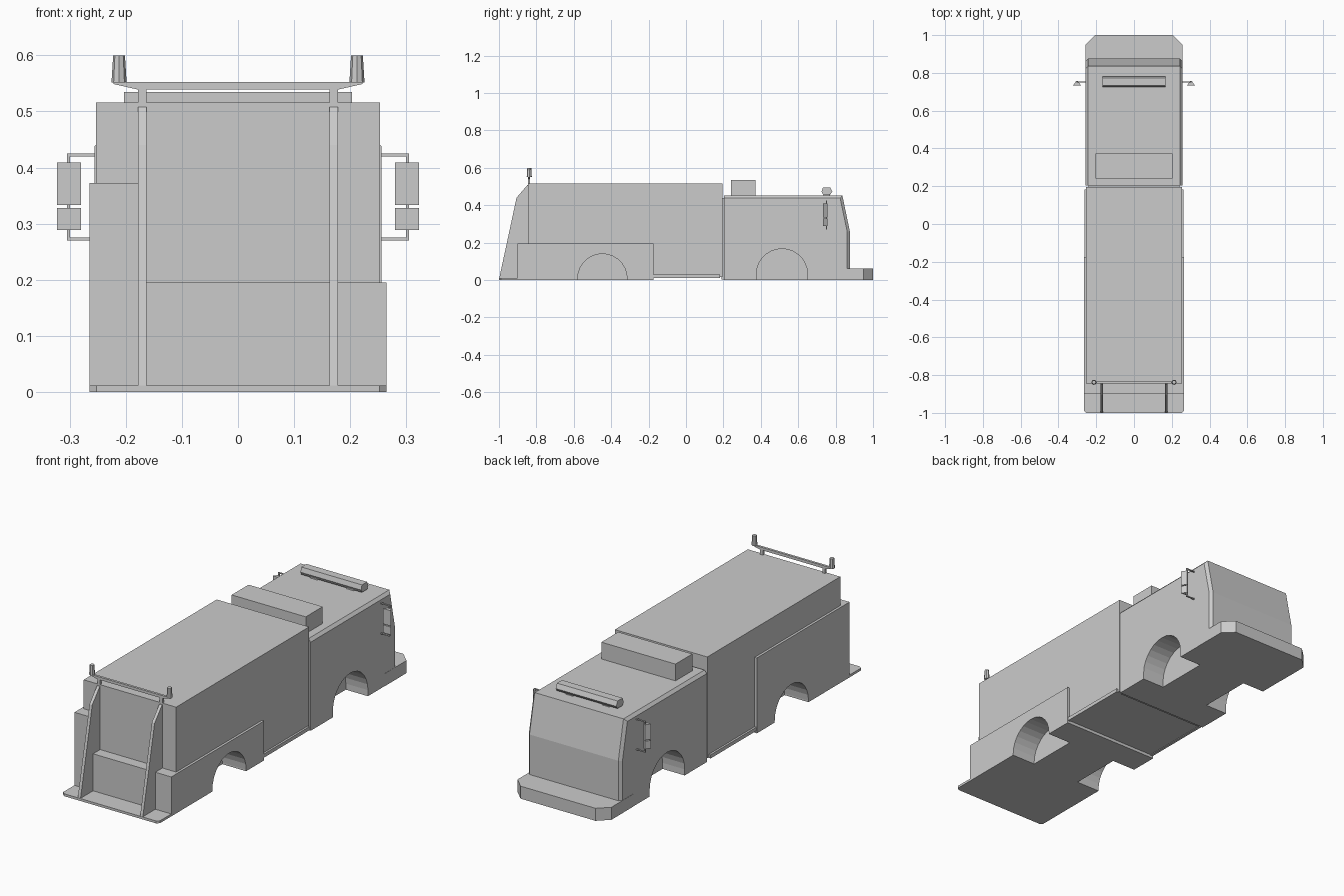
import bpy, bmesh
from math import sin, cos, pi

if "Cube" in bpy.data.objects:
    bpy.data.objects.remove(bpy.data.objects["Cube"])


def finish(name, bm):
    bmesh.ops.recalc_face_normals(bm, faces=bm.faces)
    me = bpy.data.meshes.new(name)
    bm.to_mesh(me)
    bm.free()
    ob = bpy.data.objects.new(name, me)
    bpy.context.collection.objects.link(ob)
    return ob


def loft(bm, sections):
    """Skin equal-length closed rings and cap both ends."""
    rings = [[bm.verts.new(p) for p in s] for s in sections]
    n = len(rings[0])
    for a, b in zip(rings, rings[1:]):
        for i in range(n):
            j = (i + 1) % n
            bm.faces.new((a[i], a[j], b[j], b[i]))
    bm.faces.new(rings[0])
    bm.faces.new(rings[-1])


def prism(name, profile, lo, hi, axis, mirror=False):
    """Extrude a 2D profile along an axis, optionally mirrored in x."""
    place = {'x': lambda p, t: (t, p[0], p[1]),
             'y': lambda p, t: (p[0], t, p[1]),
             'z': lambda p, t: (p[0], p[1], t)}[axis]
    bm = bmesh.new()
    for s in ((1, -1) if mirror else (1,)):
        loft(bm, [[(s * q[0], q[1], q[2]) for q in (place(p, t) for p in profile)]
                  for t in (lo, hi)])
    return finish(name, bm)


def box(name, x0, x1, y0, y1, z0, z1, mirror=False):
    return prism(name, [(x0, y0), (x1, y0), (x1, y1), (x0, y1)], z0, z1, 'z', mirror)


def arch_cutter(name, y, z, r, n=14):
    pts = [(y + r * cos(pi * i / n), z + r * sin(pi * i / n)) for i in range(n + 1)]
    ob = prism(name, [(y + r, -0.1)] + pts + [(y - r, -0.1)], 0.135, 0.35, 'x', True)
    ob.hide_render = True
    ob.hide_set(True)
    return ob


def cut(ob, cutter):
    m = ob.modifiers.new("arch", 'BOOLEAN')
    m.object = cutter
    m.operation = 'DIFFERENCE'
    m.solver = 'EXACT'


rear_arch = arch_cutter("rear_arch_cutter", -0.447, 0.008, 0.132)
front_arch = arch_cutter("front_arch_cutter", 0.513, 0.03, 0.137)

# Cab with chamfered roof and windscreen edges
outer = [(0.203, 0), (0.203, 0.452), (0.836, 0.452), (0.876, 0.26), (0.876, 0)]
inner = [(0.203, 0), (0.203, 0.438), (0.824, 0.438), (0.862, 0.258), (0.862, 0)]
bm = bmesh.new()
loft(bm, [[(x, *p) for p in prof] for x, prof in
          ((-0.256, inner), (-0.243, outer), (0.243, outer), (0.256, inner))])
cut(finish("cab", bm), front_arch)

# Front bumper
prism("front_bumper", [(-0.257, 0.78), (0.257, 0.78), (0.257, 0.95), (0.205, 1.0),
                       (-0.205, 1.0), (-0.257, 0.95)], 0, 0.062, 'z')

# Main body, lower rear lockers and side strips
cut(box("body", -0.253, 0.253, -0.845, 0.195, 0.015, 0.516), rear_arch)
cut(box("lower_lockers", -0.265, 0.265, -0.9, -0.175, 0, 0.195), rear_arch)
box("left_upper_locker", -0.265, -0.178, -0.9, -0.175, 0.195, 0.373)
box("side_strip", 0.25, 0.263, -0.175, 0.183, 0.012, 0.03, True)
box("cab_joint", -0.24, 0.24, 0.19, 0.21, 0.004, 0.438)

# Rear step and rear ribs
prism("rear_step", [(-0.265, -0.89), (-0.265, -0.988), (-0.252, -1.0),
                    (0.252, -1.0), (0.265, -0.988), (0.265, -0.89)], 0, 0.012, 'z')
prism("rear_rib", [(-0.998, 0.012), (-0.906, 0.44), (-0.848, 0.508),
                   (-0.84, 0.508), (-0.84, 0.012)], 0.163, 0.178, 'x', True)

# Rear light bracket, posts and tapered lamps
prism("light_bracket", [(-0.222, 0.553), (-0.222, 0.549), (-0.178, 0.539),
                        (0.178, 0.539), (0.222, 0.549), (0.222, 0.553)],
      -0.845, -0.833, 'y')
box("bracket_post", 0.163, 0.178, -0.845, -0.833, 0.51, 0.541, True)
bm = bmesh.new()
for s in (1, -1):
    loft(bm, [[(s * 0.212 + r * cos(pi * i / 4), -0.838 + r * sin(pi * i / 4), z)
               for i in range(8)] for r, z in ((0.0135, 0.552), (0.0105, 0.6))])
finish("rear_lamp", bm)

# Roof box and roof light bar
box("roof_box", -0.203, 0.203, 0.24, 0.372, 0.445, 0.535)
prism("light_bar", [(0.732, 0.458), (0.725, 0.472), (0.732, 0.495),
                    (0.772, 0.495), (0.782, 0.472), (0.772, 0.458)],
      -0.166, 0.166, 'x')
box("light_bar_foot", 0.08, 0.12, 0.735, 0.77, 0.445, 0.462, True)

# Wing mirrors: bent arm and wedge housings
box("mirror_top_arm", 0.245, 0.305, 0.748, 0.755, 0.42, 0.425, True)
box("mirror_bottom_arm", 0.245, 0.305, 0.748, 0.755, 0.27, 0.275, True)
box("mirror_upright", 0.299, 0.305, 0.748, 0.755, 0.27, 0.425, True)
wedge = [(0.28, 0.733), (0.323, 0.733), (0.306, 0.757), (0.298, 0.757)]
prism("upper_mirror", wedge, 0.333, 0.409, 'z', True)
prism("lower_mirror", wedge, 0.289, 0.328, 'z', True)
